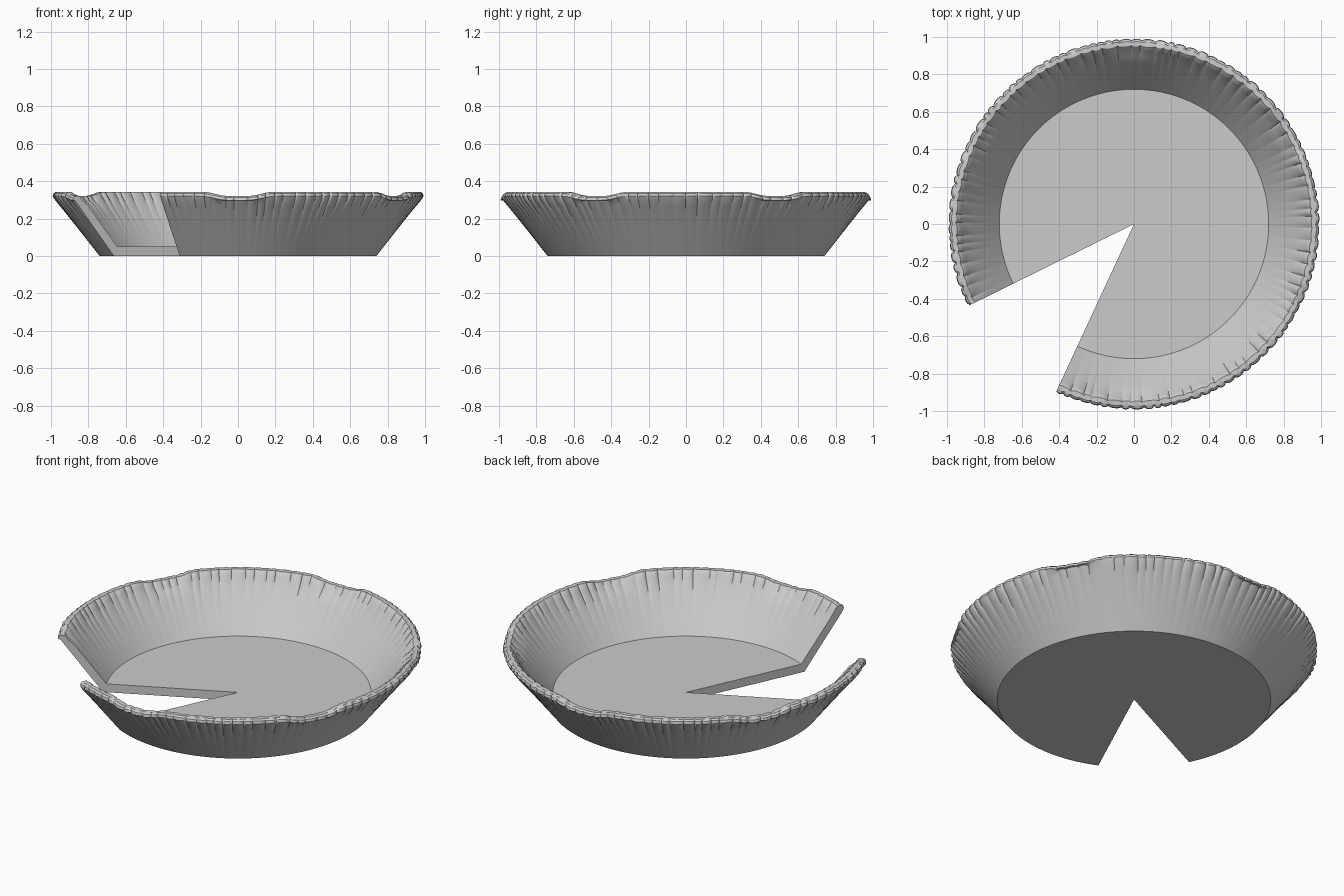
import bpy, bmesh, random
from math import sin, cos, radians, sqrt, exp

cube = bpy.data.objects.get("Cube")
if cube:
    bpy.data.objects.remove(cube, do_unlink=True)

random.seed(7)
START, END, STEPS = 245.1, 566.3, 1100   # arc left after the slice is cut out


def crimps(low, high):
    """Random lobes along the arc, as (start, end, strength)."""
    lobes, a = [], START - random.random()
    while a < END:
        b = a + random.uniform(low, high)
        lobes.append((a, b, random.uniform(0.5, 1)))
        a = b
    return lobes


def bulge(lobes, angle):
    """Rounded bump inside each lobe, with a crease between lobes."""
    for a, b, strength in lobes:
        if a <= angle <= b:
            t = 2 * (angle - a) / (b - a) - 1
            return strength * (sqrt(max(0, 1 - t * t)) - 0.6)
    return 0


outer_lobes, inner_lobes = crimps(2.2, 4.6), crimps(2.4, 5.5)


def section(angle):
    """Crust cross-section (radius, height) from outer base to inner floor."""
    o, i = bulge(outer_lobes, angle), bulge(inner_lobes, angle)
    off = (angle - 30) % 60
    off = min(off, 60 - off)
    top = 0.343 - 0.022 * exp(-(off / 8) ** 4)      # six soft dips in the rim
    pts = [(0.74, 0)]
    for t, amp in ((0.3, 0.001), (0.55, 0.004), (0.75, 0.008), (0.88, 0.015), (0.96, 0.019)):
        pts.append((0.74 + 0.242 * t + amp * o, 0.31 * t))
    pts += [(0.986 + 0.019 * o, top - 0.023), (0.983 + 0.017 * o, top - 0.008),
            (0.973 + 0.012 * o, top), (0.951 - 0.014 * i, top),
            (0.941 - 0.02 * i, top - 0.009), (0.93 - 0.018 * i, top - 0.026)]
    for t, amp in ((0.82, 0.009), (0.65, 0.004), (0.35, 0.001), (0, 0)):
        pts.append((0.72 + 0.215 * t - amp * i, 0.05 + 0.27 * t))
    return pts


# Sweep the cross-section around the dish
bm = bmesh.new()
base_centre = bm.verts.new((0, 0, 0))
floor_centre = bm.verts.new((0, 0, 0.05))
rings = []
for k in range(STEPS + 1):
    angle = START + (END - START) * k / STEPS
    c, s = cos(radians(angle)), sin(radians(angle))
    rings.append([bm.verts.new((r * c, r * s, z)) for r, z in section(angle)])

# Wall and rim, flat floor and base
for p, q in zip(rings, rings[1:]):
    for j in range(len(p) - 1):
        bm.faces.new((p[j], q[j], q[j + 1], p[j + 1]))
    bm.faces.new((p[-1], q[-1], floor_centre))
    bm.faces.new((q[0], p[0], base_centre))

# Cut faces of the missing slice
bm.faces.new([base_centre] + rings[0] + [floor_centre])
bm.faces.new([floor_centre] + rings[-1][::-1] + [base_centre])
bmesh.ops.recalc_face_normals(bm, faces=bm.faces)

mesh = bpy.data.meshes.new("pie_crust")
bm.to_mesh(mesh)
bm.free()
crust = bpy.data.objects.new("pie_crust", mesh)
bpy.context.collection.objects.link(crust)

# Plain grey finish
grey = bpy.data.materials.new("light_grey")
grey.use_nodes = True
colour = (0.6, 0.6, 0.6, 1)
grey.diffuse_color = colour
grey.node_tree.nodes["Principled BSDF"].inputs["Base Color"].default_value = colour
mesh.materials.append(grey)

bpy.context.view_layer.objects.active = crust
crust.select_set(True)
bpy.ops.object.shade_smooth_by_angle(angle=radians(35))
